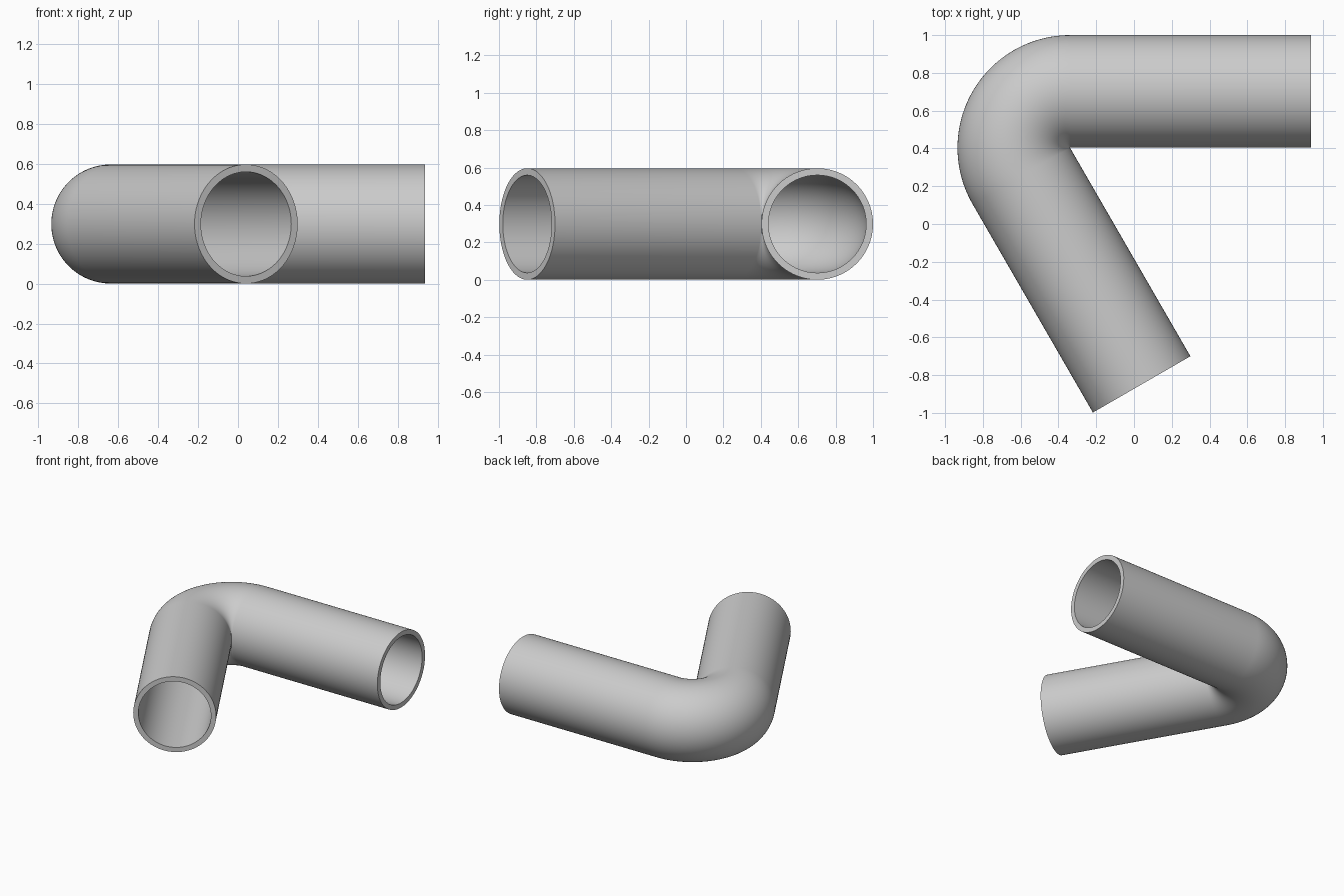
import bpy, bmesh
from math import sin, cos, pi, radians
from mathutils import Vector

cube = bpy.data.objects.get("Cube")
if cube:
    bpy.data.objects.remove(cube, do_unlink=True)

OUTER, INNER = 0.298, 0.261      # tube radii
BEND = 0.2985                    # centreline radius of the elbow
LEG = 1.274                      # length of each straight leg
TURN = radians(120)
SIDES, STEPS = 96, 48
UP = Vector((0, 0, 1))
pivot = Vector((0.936 - LEG, 1 - OUTER - BEND, OUTER))

# Path stations: centre and outward direction, leg end -> elbow -> leg end
stations = []
for i in range(STEPS + 1):
    a = pi / 2 + TURN * i / STEPS
    out = Vector((cos(a), sin(a), 0))
    stations.append((pivot + out * BEND, out))
start, first_out = stations[0]
finish, last_out = stations[-1]
stations.insert(0, (start + Vector((LEG, 0, 0)), first_out))
stations.append((finish + UP.cross(last_out) * LEG, last_out))

bm = bmesh.new()


def skin(radius):
    """Sweep a circle along the stations and return its rings."""
    rings = []
    for centre, out in stations:
        angles = [2 * pi * k / SIDES for k in range(SIDES)]
        rings.append([bm.verts.new(centre + (out * cos(t) + UP * sin(t)) * radius)
                      for t in angles])
    for a, b in zip(rings, rings[1:]):
        bridge(a, b)
    return rings


def bridge(a, b):
    for k in range(SIDES):
        n = (k + 1) % SIDES
        bm.faces.new((a[k], a[n], b[n], b[k]))


# Outer and inner walls joined by flat rims
outside, inside = skin(OUTER), skin(INNER)
for end in (0, -1):
    bridge(outside[end], inside[end])
bmesh.ops.recalc_face_normals(bm, faces=bm.faces)

mesh = bpy.data.meshes.new("bent_pipe")
bm.to_mesh(mesh)
bm.free()
pipe = bpy.data.objects.new("bent_pipe", mesh)
bpy.context.collection.objects.link(pipe)

# Plain grey material
grey = bpy.data.materials.new("light_grey")
grey.use_nodes = True
colour = (0.6, 0.6, 0.6, 1)
grey.diffuse_color = colour
grey.node_tree.nodes["Principled BSDF"].inputs["Base Color"].default_value = colour
mesh.materials.append(grey)

bpy.ops.object.select_all(action='DESELECT')
pipe.select_set(True)
bpy.context.view_layer.objects.active = pipe
bpy.ops.object.shade_smooth_by_angle(angle=radians(40))
